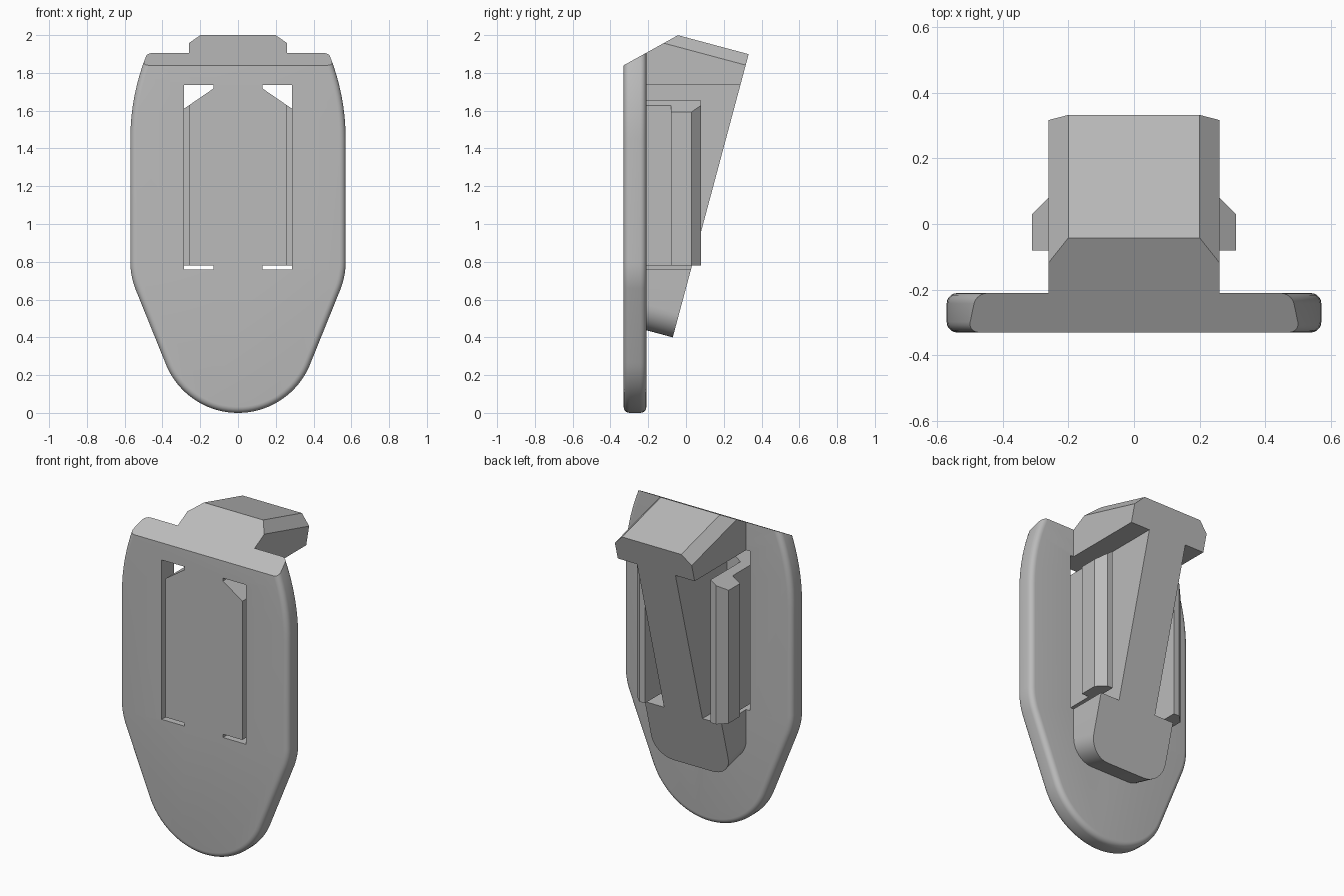
import bpy, bmesh
from math import sin, cos, radians, pi
from mathutils import Vector

if "Cube" in bpy.data.objects:
    bpy.data.objects.remove(bpy.data.objects["Cube"], do_unlink=True)

grey = bpy.data.materials.new("plain grey")
grey.use_nodes = True
grey.diffuse_color = (0.5, 0.5, 0.5, 1)
grey.node_tree.nodes["Principled BSDF"].inputs["Base Color"].default_value = (0.5, 0.5, 0.5, 1)

FRONT, BACK = -0.33, -0.21          # plate faces
SLOT_IN, SLOT_OUT = 0.13, 0.285     # side slots
SLOT_LOW, SLOT_TOP = 0.76, 1.735
ARM_X, ARM_LOW = 0.26, 0.78
TILT = radians(15)


def arc(cx, cy, r, a, b, n):
    return [(cx + r * cos(radians(a + (b - a) * i / n)),
             cy + r * sin(radians(a + (b - a) * i / n))) for i in range(n + 1)]


def mirrored(half):
    """Close a right-hand outline with its mirror image."""
    return half + [(-x, z) for x, z in reversed(half) if abs(x) > 1e-5]


def prism(points, place, direction):
    """Extrude a 2D outline, set in space by place(), along direction."""
    bm = bmesh.new()
    face = bm.faces.new([bm.verts.new(place(*p)) for p in points])
    new = bmesh.ops.extrude_face_region(bm, geom=[face])["geom"]
    bmesh.ops.translate(bm, vec=direction, verts=[g for g in new if isinstance(g, bmesh.types.BMVert)])
    bmesh.ops.recalc_face_normals(bm, faces=bm.faces)
    return bm


def trim(bm, point, normal):
    """Remove everything on the normal side of a plane and cap the cut."""
    bmesh.ops.bisect_plane(bm, geom=bm.verts[:] + bm.edges[:] + bm.faces[:],
                           plane_co=point, plane_no=normal, clear_outer=True)
    bmesh.ops.holes_fill(bm, edges=[e for e in bm.edges if e.is_boundary], sides=0)
    bmesh.ops.recalc_face_normals(bm, faces=bm.faces)


def trim_top(bm):
    trim(bm, (0, FRONT, 1.84), (0, -0.485, 0.875))


def make(name, bm):
    mesh = bpy.data.meshes.new(name)
    bm.to_mesh(mesh)
    bm.free()
    obj = bpy.data.objects.new(name, mesh)
    bpy.context.collection.objects.link(obj)
    mesh.materials.append(grey)
    return obj


def activate(obj):
    bpy.ops.object.select_all(action='DESELECT')
    obj.select_set(True)
    bpy.context.view_layer.objects.active = obj


def cut_slots(obj):
    """Cut the two side slots right through a part."""
    for side in (-1, 1):
        outline = [(side * x, z) for x, z in ((SLOT_IN, SLOT_LOW), (SLOT_OUT, SLOT_LOW),
                                              (SLOT_OUT, SLOT_TOP), (SLOT_IN, SLOT_TOP))]
        cutter = make("slot_cutter", prism(outline, lambda x, z: (x, -1, z), (0, 2, 0)))
        cutter.hide_render = True
        mod = obj.modifiers.new("slot", 'BOOLEAN')
        mod.operation, mod.solver, mod.object = 'DIFFERENCE', 'EXACT', cutter
        activate(obj)
        bpy.ops.object.modifier_apply(modifier=mod.name)
        bpy.data.objects.remove(cutter, do_unlink=True)


def smooth(obj):
    activate(obj)
    bpy.ops.object.shade_smooth_by_angle(angle=radians(28))


# Face plate: shield outline with rounded rims and a sloping top edge
half = arc(0, 0.412, 0.412, -90, -20.5, 18)
half += arc(0.17, 0.8, 0.4, -20.5, 0, 6)
half += arc(-0.63, 1.45, 1.2, 0, 22, 8) + [(0.36, 2.2)]
bm = prism(mirrored(half), lambda x, z: (x, FRONT, z), (0, BACK - FRONT, 0))
rims = [e for e in bm.edges if abs(e.verts[0].co.y - e.verts[1].co.y) < 1e-5]
bmesh.ops.bevel(bm, geom=rims, offset=0.032, offset_type='OFFSET', segments=5,
                profile=0.5, affect='EDGES', clamp_overlap=True)
trim_top(bm)
plate = make("face_plate", bm)
cut_slots(plate)
smooth(plate)

# Tilted rear body: rounded foot, chamfered head, slots leaving a narrow core
up = Vector((0, sin(TILT), cos(TILT)))
inward = Vector((0, -cos(TILT), sin(TILT)))
foot = Vector((0, -0.07, 0.40))
length = 1.552
half = arc(0.13, 0.13, 0.13, -90, 0, 10) + [(0.26, length - 0.06), (0.2, length)]
bm = prism(mirrored(half), lambda x, w: foot + up * w + Vector((x, 0, 0)), inward * 0.9)
trim(bm, (0, BACK - 0.01, 0), (0, -1, 0))
trim_top(bm)
body = make("rear_body", bm)
cut_slots(body)
smooth(body)

# Spring clips: a panel filling the slot in the plate, and a hooked arm behind it
hook = [(0.222, BACK - 0.01), (ARM_X, BACK - 0.01), (ARM_X, -0.08), (0.31, -0.08),
        (0.31, 0.03), (ARM_X, 0.08), (0.222, 0.08)]
panel = [(SLOT_IN, FRONT), (ARM_X, FRONT), (ARM_X, BACK), (SLOT_IN, BACK)]
for side, label in ((1, "left"), (-1, "right")):
    for part, outline in (("clip_panel", panel), ("clip_arm", hook)):
        bm = prism(outline, lambda x, y: (side * x, y, ARM_LOW), (0, 0, 1.2))
        trim(bm, (side * ARM_X, 0, 1.628), (side * 0.565, 0, 0.825))
        make(f"{label}_{part}", bm)
